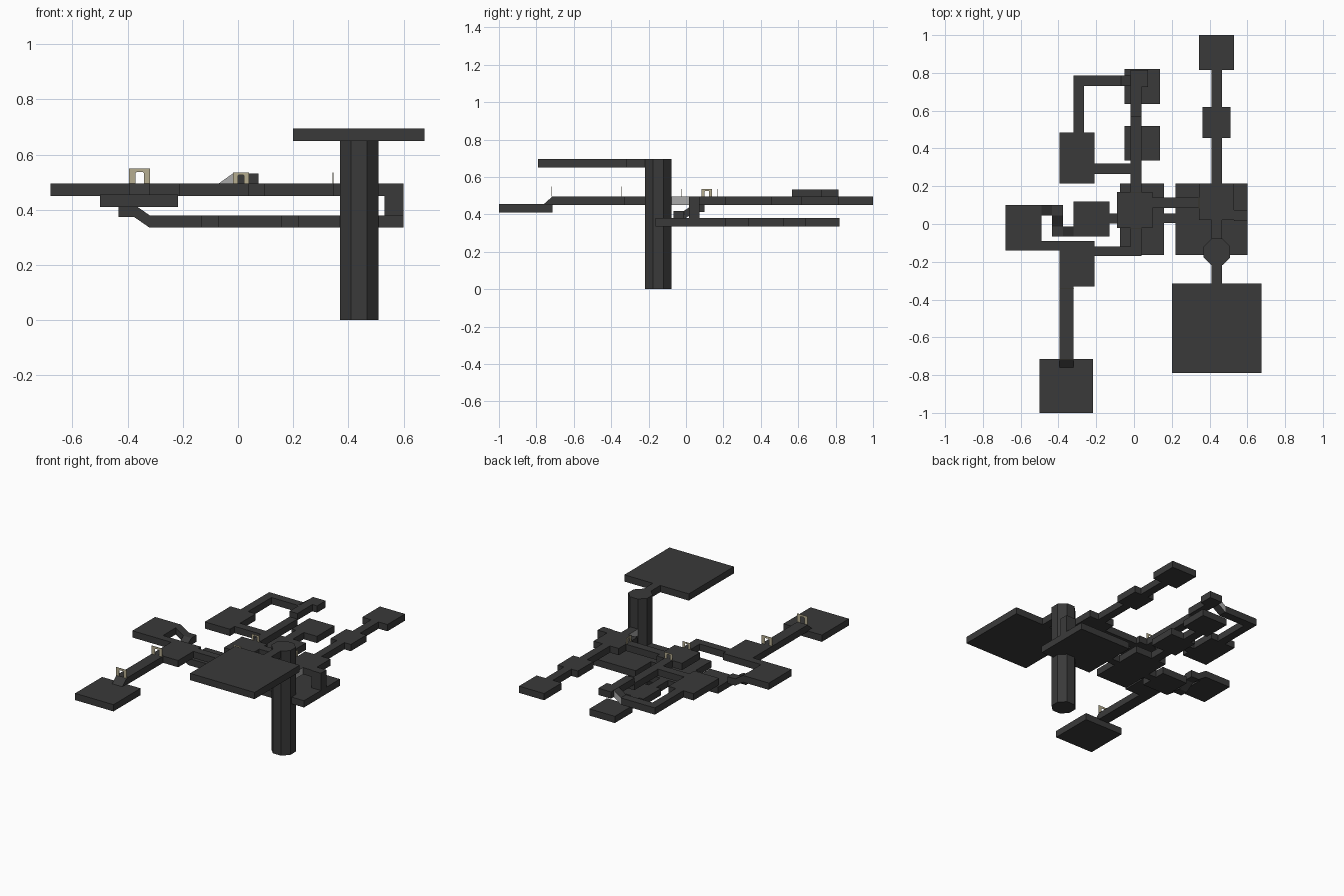
import bpy, bmesh, math
from mathutils import Vector

if "Cube" in bpy.data.objects:
    bpy.data.objects.remove(bpy.data.objects["Cube"])

def material(name, rgb):
    m = bpy.data.materials.new(name)
    m.diffuse_color = (*rgb, 1)
    m.use_nodes = True
    m.node_tree.nodes["Principled BSDF"].inputs["Base Color"].default_value = m.diffuse_color
    return m

DARK = material("dark_stone", (0.042, 0.042, 0.042))
TAN = material("tan_frame", (0.47, 0.42, 0.28))
PALE = material("pale_side", (0.4, 0.4, 0.4))
T = 0.045                                   # slab thickness
LOW, TURN1, TURN2, MAIN, RAISED, HIGH = 0.335, 0.373, 0.412, 0.45, 0.487, 0.65

def prism(name, pts, offset, mat=DARK, pale_axis=None):
    """Extrude a flat outline by an offset; optionally tint the faces along one axis."""
    bm = bmesh.new()
    face = bm.faces.new([bm.verts.new(p) for p in pts])
    ext = bmesh.ops.extrude_face_region(bm, geom=[face])
    moved = [g for g in ext["geom"] if isinstance(g, bmesh.types.BMVert)]
    bmesh.ops.translate(bm, verts=moved, vec=Vector(offset))
    bmesh.ops.recalc_face_normals(bm, faces=bm.faces)
    if pale_axis is not None:
        for f in bm.faces:
            f.material_index = int(abs(f.normal[pale_axis]) > 0.9)
    me = bpy.data.meshes.new(name)
    bm.to_mesh(me)
    bm.free()
    me.materials.append(mat)
    me.materials.append(PALE)
    ob = bpy.data.objects.new(name, me)
    bpy.context.collection.objects.link(ob)
    return ob

def slab(name, x0, x1, y0, y1, z, h=T, pale_axis=None):
    return prism(name, [(x0, y0, z), (x1, y0, z), (x1, y1, z), (x0, y1, z)],
                 (0, 0, h), DARK, pale_axis)

def ramp(name, axis, a0, a1, b0, b1, z0, z1, pale_axis=None):
    """Sloped slab running from a0 (bottom z0) to a1 (bottom z1), spanning b0..b1."""
    prof = [(a0, z0), (a1, z1), (a1, z1 + T), (a0, z0 + T)]
    if axis == 'x':
        return prism(name, [(a, b0, z) for a, z in prof], (0, b1 - b0, 0), DARK, pale_axis)
    return prism(name, [(b0, a, z) for a, z in prof], (b1 - b0, 0, 0), DARK, pale_axis)

def door(name, axis, c0, c1, at, h):
    """Thin door frame standing on the main level."""
    w, z = c1 - c0, MAIN + T
    u = [(0, 0), (.3, 0), (.3, .7), (.36, .76), (.64, .76), (.7, .7), (.7, 0), (1, 0), (1, 1), (0, 1)]
    pts = [(c0 + w * s, z + h * t) for s, t in u]
    d = 0.003
    if axis == 'x':
        return prism(name, [(p, at - d / 2, q) for p, q in pts], (0, d, 0), TAN)
    return prism(name, [(at - d / 2, p, q) for p, q in pts], (d, 0, 0), TAN)

# Upper level hall and its link to the shaft
slab("upper_hall", 0.20, 0.675, -0.79, -0.315, HIGH)
slab("upper_corridor", 0.41, 0.465, -0.315, -0.20, HIGH)

# Octagonal shaft
R = 0.07 / math.cos(math.pi / 8)
prism("octagonal_shaft",
      [(0.439 + R * math.cos(a), -0.148 + R * math.sin(a), 0)
       for a in (math.pi / 8 + i * math.pi / 4 for i in range(8))], (0, 0, HIGH + T))

# Main level rooms and corridors
main = {
    "north_east_room": (0.345, 0.53, 0.815, 1.0),
    "east_corridor_north": (0.41, 0.465, 0.62, 0.815),
    "east_middle_room": (0.363, 0.512, 0.455, 0.62),
    "east_corridor_south": (0.41, 0.465, 0.215, 0.455),
    "east_room": (0.345, 0.53, 0.02, 0.215),
    "cross_corridor": (0.097, 0.345, 0.085, 0.14),
    "central_room": (-0.09, 0.097, -0.02, 0.17),
    "north_corridor": (-0.018, 0.04, 0.17, 0.57),
    "south_corridor": (-0.018, 0.04, -0.17, -0.02),
    "south_west_corridor": (-0.21, -0.018, -0.17, -0.118),
    "south_west_room": (-0.395, -0.21, -0.33, -0.09),
    "front_corridor": (-0.395, -0.32, -0.715, -0.33),
    "west_link": (-0.49, -0.395, -0.14, -0.09),
    "west_room": (-0.68, -0.49, -0.14, 0.10),
    "north_west_link": (-0.21, -0.018, 0.265, 0.32),
    "north_west_room": (-0.395, -0.21, 0.215, 0.485),
    "north_west_corridor": (-0.32, -0.265, 0.485, 0.785),
    "far_corridor": (-0.265, -0.07, 0.73, 0.785),
}
for name, r in main.items():
    slab(name, *r, MAIN)
slab("shaft_bridge", 0.41, 0.465, -0.085, 0.02, MAIN, pale_axis=0)

# Vertical drop between the main and lower east rooms
slab("east_drop", 0.53, 0.60, 0.015, 0.073, LOW, MAIN + T - LOW)

# Raised crossing at the back
slab("raised_corridor", -0.018, 0.04, 0.567, 0.725, RAISED)
slab("raised_room", -0.018, 0.075, 0.725, 0.815, RAISED)
ramp("raised_ramp", 'x', -0.07, -0.018, 0.73, 0.785, MAIN, RAISED, pale_axis=1)

# Front room, a little lower, with its ramp
slab("front_room", -0.50, -0.217, -1.0, -0.715, 0.41)
ramp("front_ramp", 'y', -0.76, -0.715, -0.395, -0.32, 0.41, MAIN)

# Lower level rooms and corridors
lower = {
    "lower_east_room": (0.22, 0.60, -0.163, 0.215),
    "lower_east_link": (0.16, 0.22, 0.005, 0.055),
    "lower_central_room": (-0.073, 0.16, -0.163, 0.215),
    "lower_west_link": (-0.13, -0.073, 0.003, 0.055),
    "lower_west_room": (-0.32, -0.13, -0.067, 0.12),
    "lower_north_link": (-0.018, 0.04, 0.215, 0.335),
    "lower_north_room": (-0.05, 0.137, 0.335, 0.52),
    "lower_far_link": (-0.018, 0.04, 0.52, 0.635),
    "lower_far_room": (-0.05, 0.137, 0.635, 0.82),
}
for name, r in lower.items():
    slab(name, *r, LOW)

# Winding ramp from the lower west room up to the west room
ramp("winding_ramp_1", 'x', -0.32, -0.375, -0.067, -0.012, LOW, TURN1)
slab("winding_landing_1", -0.433, -0.375, -0.067, -0.012, TURN1)
ramp("winding_ramp_2", 'y', -0.012, 0.045, -0.433, -0.375, TURN1, TURN2)
slab("winding_landing_2", -0.433, -0.375, 0.045, 0.10, TURN2)
ramp("winding_ramp_3", 'x', -0.433, -0.49, 0.045, 0.10, TURN2, MAIN)

# Door frames
door("front_corridor_door_1", 'x', -0.395, -0.318, -0.717, 0.055)
door("front_corridor_door_2", 'x', -0.395, -0.318, -0.343, 0.055)
door("central_north_door", 'x', -0.018, 0.04, 0.167, 0.04)
door("central_south_door", 'x', -0.018, 0.04, -0.022, 0.04)
door("east_room_door", 'y', 0.083, 0.14, 0.344, 0.04)
